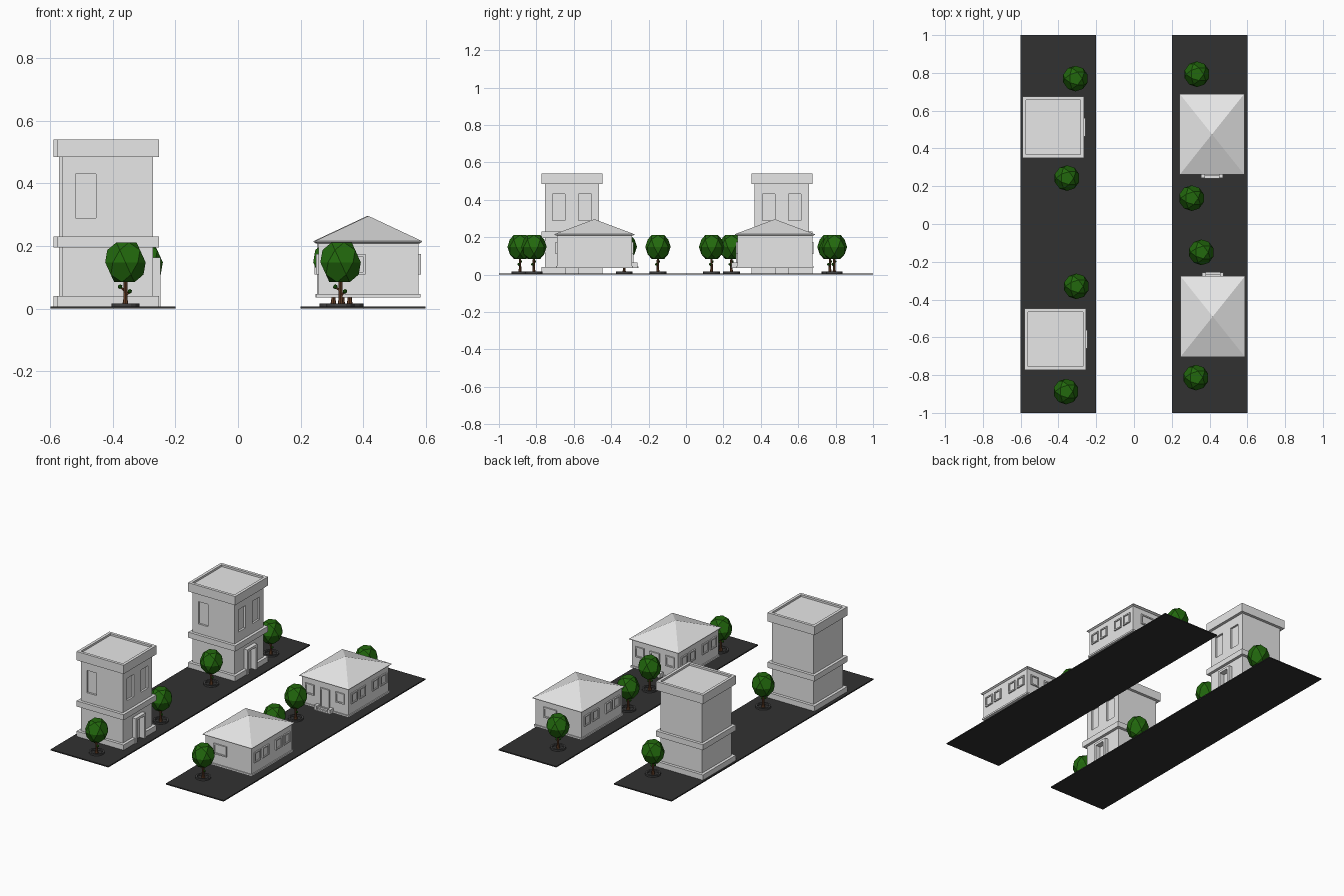
import bpy, bmesh, math
from mathutils import Matrix, Vector

if "Cube" in bpy.data.objects:
    bpy.data.objects.remove(bpy.data.objects["Cube"])


def material(name, rgb):
    m = bpy.data.materials.new(name)
    m.diffuse_color = (*rgb, 1)
    m.use_nodes = True
    m.node_tree.nodes["Principled BSDF"].inputs["Base Color"].default_value = m.diffuse_color
    return m


STONE = material("pale_grey", (0.8, 0.8, 0.8))
ASPHALT = material("dark_asphalt", (0.031, 0.031, 0.031))
KERB = material("dark_kerb", (0.055, 0.055, 0.055))
LEAF = material("leaf_green", (0.016, 0.14, 0.004))
BARK = material("bark_brown", (0.13, 0.05, 0.02))


def finish(name, bm, mat, M=Matrix()):
    bmesh.ops.recalc_face_normals(bm, faces=bm.faces)
    bm.transform(M)
    me = bpy.data.meshes.new(name)
    bm.to_mesh(me)
    bm.free()
    me.materials.append(mat)
    ob = bpy.data.objects.new(name, me)
    bpy.context.collection.objects.link(ob)
    return ob


def add_box(bm, x0, x1, y0, y1, z0, z1, place=Matrix()):
    M = place @ Matrix.Translation(((x0 + x1) / 2, (y0 + y1) / 2, (z0 + z1) / 2)) @ \
        Matrix.Diagonal((x1 - x0, y1 - y0, z1 - z0, 1))
    bmesh.ops.create_cube(bm, size=1, matrix=M)


def loft(rings):
    """Stack rectangles (half x, half y, z) into one closed solid."""
    bm = bmesh.new()
    loops = [[bm.verts.new((sx * hx, sy * hy, z)) for sx, sy in
              ((-1, -1), (1, -1), (1, 1), (-1, 1))] for hx, hy, z in rings]
    for a, b in zip(loops, loops[1:]):
        for i in range(4):
            j = (i + 1) % 4
            bm.faces.new((a[i], a[j], b[j], b[i]))
    bm.faces.new(loops[0])
    bm.faces.new(loops[-1])
    return bm


def cut(ob, boxes):
    """Recess box shaped openings into an object."""
    for b in boxes:
        bm = bmesh.new()
        add_box(bm, *b)
        c = finish("cutter", bm, STONE)
        mod = ob.modifiers.new("cut", 'BOOLEAN')
        mod.operation = 'DIFFERENCE'
        mod.solver = 'EXACT'
        mod.object = c
        bpy.context.view_layer.objects.active = ob
        bpy.ops.object.modifier_apply(modifier=mod.name)
        bpy.data.objects.remove(c)


def panel(bm, centre, angle, w, h, out=0.008, rim=0.008):
    """Framed window or door plate; angle turns it from facing -y."""
    M = Matrix.Translation(centre) @ Matrix.Rotation(angle, 4, 'Z')
    w, h = w / 2, h / 2
    add_box(bm, -w + rim, w - rim, -0.002, 0.003, -h + rim, h - rim, M)
    for s in (-1, 1):
        x0, x1 = sorted((s * w, s * (w - rim)))
        add_box(bm, x0, x1, -out, 0.003, -h, h, M)
        z0, z1 = sorted((s * h, s * (h - rim)))
        add_box(bm, -w + rim, w - rim, -out, 0.003, z0, z1, M)


# Two street strips
for side, x in (("left", -0.4), ("right", 0.4)):
    bm = bmesh.new()
    add_box(bm, x - 0.2, x + 0.2, -1, 1, 0, 0.007)
    finish(side + "_strip", bm, ASPHALT)


# Towers: plinth, belt course, parapet, recessed windows, door facing +x
def tower(name, x, y):
    a, b = 0.163, 0.145
    prof = [(a, 0.005), (a, 0.04), (b, 0.04), (b, 0.195), (a, 0.195), (a, 0.23),
            (b, 0.23), (b, 0.485), (a, 0.485), (a, 0.54), (b, 0.54), (b, 0.528)]
    ob = finish(name, loft([(h, h, z) for h, z in prof]), STONE)
    cut(ob, [(b - 0.012, 0.2, s * 0.07 - 0.034, s * 0.07 + 0.034, 0.29, 0.43)
             for s in (-1, 1)] +
        [(-0.104, -0.038, -0.2, -b + 0.012, 0.29, 0.43),
         (b - 0.01, 0.2, -0.045, 0.045, 0.0, 0.155)])
    bm = bmesh.new()
    for s in (-1, 1):
        y0, y1 = sorted((s * 0.034, s * 0.05))
        add_box(bm, 0.13, 0.169, y0, y1, 0.005, 0.15)
    add_box(bm, 0.13, 0.169, -0.05, 0.05, 0.148, 0.163)
    frame = finish(name + "_door_frame", bm, STONE)
    for o in (ob, frame):
        o.location = (x, y, 0)


tower("back_tower", -0.427, 0.512)
tower("front_tower", -0.416, -0.61)


# Houses: raised walls, pyramid roof, window plates, door with steps
def house(name, x, y, turn):
    M = Matrix.Translation((x, y, 0)) @ Matrix.Rotation(turn, 4, 'Z')
    hx, hy = 0.16, 0.2
    finish(name + "_walls", loft([(0.166, 0.206, 0.036), (0.166, 0.206, 0.047),
                                  (hx, hy, 0.047), (hx, hy, 0.212)]), STONE, M)
    bm = loft([(0.163, 0.204, 0.208), (0.171, 0.214, 0.213),
               (0.171, 0.214, 0.216), (0.0005, 0.0005, 0.296)])
    finish(name + "_roof", bm, STONE, M)
    bm = bmesh.new()
    for s in (-1, 1):
        for o in (-0.145, -0.065, 0.065, 0.145):
            panel(bm, (s * hx, o, 0.142), s * math.pi / 2, 0.06, 0.065)
        panel(bm, (s * 0.105, -hy, 0.142), 0, 0.06, 0.065)
    panel(bm, (0.055, hy, 0.142), math.pi, 0.09, 0.065)
    panel(bm, (0, -hy, 0.11), 0, 0.065, 0.125)
    finish(name + "_windows_and_door", bm, STONE, M)
    bm = bmesh.new()
    add_box(bm, -0.04, 0.04, -0.222, -0.2, 0.036, 0.05)
    add_box(bm, -0.04, 0.04, -0.235, -0.222, 0.036, 0.042)
    for s in (-1, 1):
        x0, x1 = sorted((s * 0.037, s * 0.057))
        add_box(bm, x0, x1, -0.232, -0.2, 0.036, 0.064)
    finish(name + "_steps", bm, STONE, M)


house("back_house", 0.413, 0.475, 0)
house("front_house", 0.417, -0.49, math.pi)


# Trees: kerb ring, trunk with twigs, faceted crown
def cone(bm, p, q, r0, r1, n=7):
    p, q = Vector(p), Vector(q)
    d = q - p
    M = Matrix.Translation((p + q) / 2) @ d.to_track_quat('Z', 'Y').to_matrix().to_4x4()
    bmesh.ops.create_cone(bm, cap_ends=True, segments=n, radius1=r0, radius2=r1,
                          depth=d.length, matrix=M)


def tree(i, x, y):
    M = Matrix.Translation((x, y, 0))
    bm = bmesh.new()
    n = 16
    prof = [(0.045, 0.005), (0.045, 0.017), (0.034, 0.017), (0.034, 0.005)]
    rings = [[bm.verts.new((r * math.cos(k * math.tau / n), r * math.sin(k * math.tau / n), z))
              for r, z in prof] for k in range(n)]
    for k in range(n):
        a, b = rings[k], rings[(k + 1) % n]
        for j in range(4):
            bm.faces.new((a[j], a[(j + 1) % 4], b[(j + 1) % 4], b[j]))
    finish(f"tree_kerb_{i}", bm, KERB, M)
    bm = bmesh.new()
    cone(bm, (0, 0, 0.006), (0, 0, 0.03), 0.011, 0.007)
    cone(bm, (0, 0, 0.03), (0, 0, 0.11), 0.007, 0.006)
    twigs = [(-0.017, 0.004, 0.07), (0.014, -0.008, 0.055)]
    for t in twigs:
        cone(bm, (0, 0, t[2] - 0.015), t, 0.004, 0.003, 5)
    finish(f"tree_trunk_{i}", bm, BARK, M)
    # crown: icosphere whose five-sided corners are flattened to pentagons
    bm = bmesh.new()
    bmesh.ops.create_icosphere(bm, subdivisions=2, radius=0.068)
    corners = [v for v in bm.verts if len(v.link_edges) == 5]
    bmesh.ops.dissolve_verts(bm, verts=corners)
    bmesh.ops.scale(bm, vec=(1, 1, 1.1), verts=bm.verts)
    bmesh.ops.translate(bm, vec=(0, 0, 0.148), verts=bm.verts)
    for t in twigs:
        bmesh.ops.create_icosphere(bm, subdivisions=1, radius=0.008,
                                   matrix=Matrix.Translation(t))
    finish(f"tree_crown_{i}", bm, LEAF, M)


for i, (x, y) in enumerate([(-0.31, 0.77), (-0.355, 0.243), (-0.305, -0.33), (-0.36, -0.887),
                            (0.333, 0.793), (0.305, 0.137), (0.357, -0.15), (0.328, -0.813)]):
    tree(i + 1, x, y)
